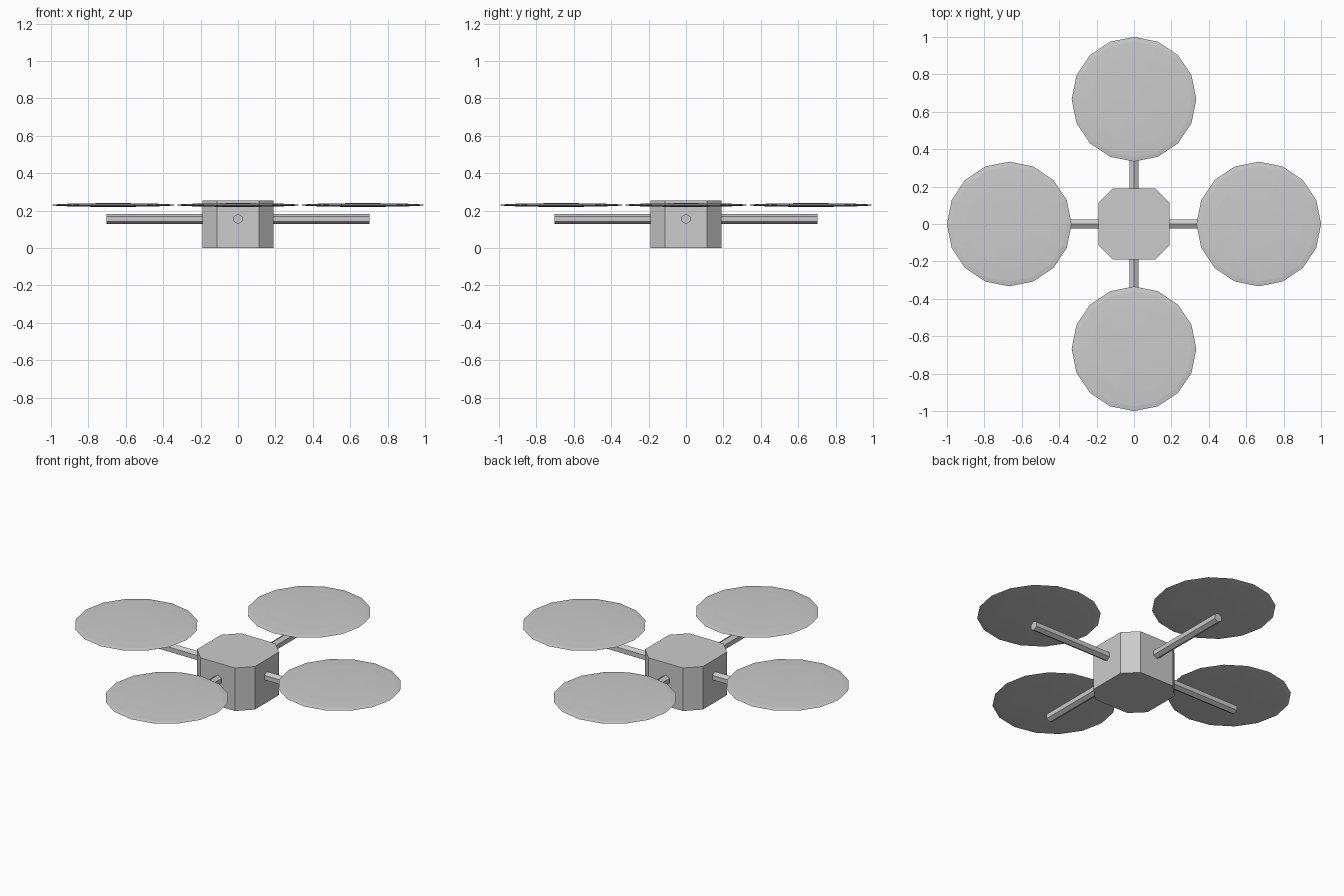
import bpy
import bmesh
from math import pi, cos, sin, radians
from mathutils import Matrix

default = bpy.data.objects.get("Cube")
if default:
    bpy.data.objects.remove(default, do_unlink=True)

BODY_HALF, BODY_HEIGHT, CHAMFER = 0.19, 0.255, 0.077
ARM_RADIUS, ARM_END, ARM_Z = 0.027, 0.703, 0.155
ROTOR_RADIUS, ROTOR_OFFSET, ROTOR_Z, ROTOR_HALF = 0.333, 0.667, 0.23, 0.01

grey = bpy.data.materials.new("light_grey")
grey.use_nodes = True
grey.diffuse_color = (0.6, 0.6, 0.6, 1)
grey.node_tree.nodes["Principled BSDF"].inputs["Base Color"].default_value = (0.6, 0.6, 0.6, 1)


def add_object(name, bm):
    mesh = bpy.data.meshes.new(name)
    bmesh.ops.recalc_face_normals(bm, faces=bm.faces)
    bm.to_mesh(mesh)
    bm.free()
    mesh.materials.append(grey)
    obj = bpy.data.objects.new(name, mesh)
    bpy.context.collection.objects.link(obj)
    return obj


# Body: box with chamfered upright edges
bm = bmesh.new()
bmesh.ops.create_cube(bm, size=1)
bmesh.ops.transform(bm, verts=bm.verts, matrix=Matrix.Translation((0, 0, BODY_HEIGHT / 2))
                    @ Matrix.Diagonal((2 * BODY_HALF, 2 * BODY_HALF, BODY_HEIGHT, 1)))
upright = [e for e in bm.edges if abs(e.verts[0].co.z - e.verts[1].co.z) > 0.1]
bmesh.ops.bevel(bm, geom=upright, offset=CHAMFER, offset_type='OFFSET', segments=1, affect='EDGES')
add_object("body", bm)

# Arms and rotors, one pair per side
for i, side in enumerate(("left", "back", "right", "front")):
    angle = i * pi / 2
    turn = Matrix.Rotation(angle, 4, 'Z')

    # Six-sided arm with a ridge on top
    bm = bmesh.new()
    bmesh.ops.create_cone(bm, cap_ends=True, segments=6, radius1=ARM_RADIUS,
                          radius2=ARM_RADIUS, depth=ARM_END)
    for v in bm.verts:
        r, h = v.co.xy.copy(), v.co.z
        v.co = (h + ARM_END / 2, r.x, r.y + ARM_Z)
    bmesh.ops.transform(bm, verts=bm.verts, matrix=turn)
    add_object(side + "_arm", bm)

    # Thin lens-shaped rotor disc
    bm = bmesh.new()
    bmesh.ops.create_uvsphere(bm, u_segments=16, v_segments=8, radius=1)
    place = Matrix.Translation((ROTOR_OFFSET * cos(angle), ROTOR_OFFSET * sin(angle), ROTOR_Z))
    bmesh.ops.transform(bm, verts=bm.verts, matrix=place
                        @ Matrix.Diagonal((ROTOR_RADIUS, ROTOR_RADIUS, ROTOR_HALF, 1)))
    add_object(side + "_rotor", bm)
